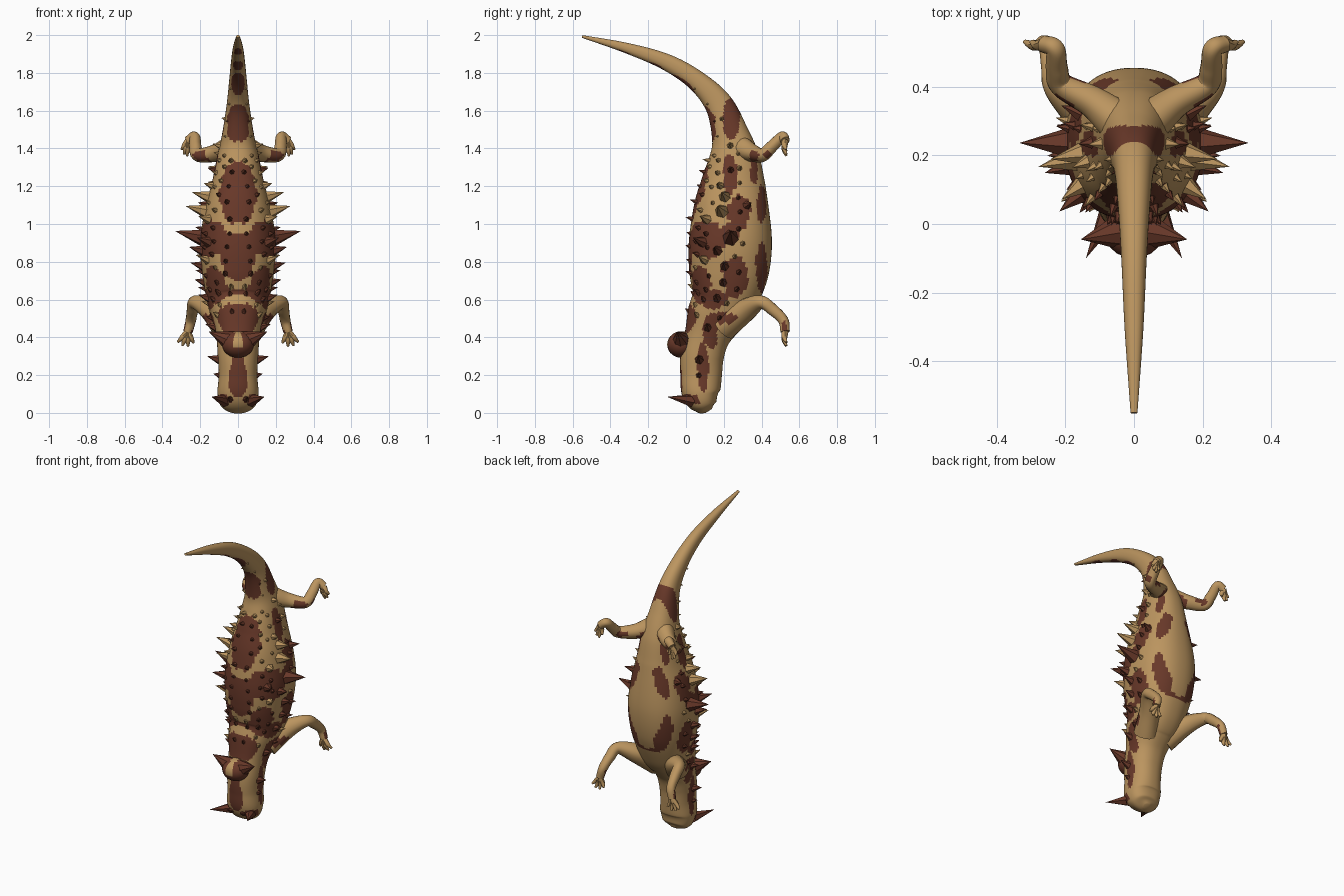
import bpy, bmesh, math, random
from mathutils import Vector

random.seed(4)
if "Cube" in bpy.data.objects:
    bpy.data.objects.remove(bpy.data.objects["Cube"])


def material(name, colour):
    mat = bpy.data.materials.new(name)
    mat.use_nodes = True
    mat.diffuse_color = (*colour, 1)
    shader = next(n for n in mat.node_tree.nodes if n.type == "BSDF_PRINCIPLED")
    shader.inputs["Base Color"].default_value = (*colour, 1)
    return mat


SAND = material("sand skin", (.50, .30, .115))
BROWN = material("brown patches", (.14, .04, .022))


def finish(name, bm, mirror=False, smooth=False):
    bmesh.ops.recalc_face_normals(bm, faces=bm.faces)
    mesh = bpy.data.meshes.new(name)
    bm.to_mesh(mesh)
    bm.free()
    mesh.materials.append(SAND)
    mesh.materials.append(BROWN)
    obj = bpy.data.objects.new(name, mesh)
    bpy.context.scene.collection.objects.link(obj)
    if mirror:
        obj.modifiers.new("mirror", "MIRROR").use_clip = False
    if smooth:
        bpy.ops.object.select_all(action="DESELECT")
        obj.select_set(True)
        bpy.context.view_layer.objects.active = obj
        bpy.ops.object.shade_smooth_by_angle(angle=math.radians(50))
    return obj


def resample(rows, steps):
    """Smooth curve through rows of numbers."""
    rows = [Vector(r) for r in rows]
    rows = [2 * rows[0] - rows[1]] + rows + [2 * rows[-1] - rows[-2]]
    out = []
    for a, b, c, d in zip(rows, rows[1:], rows[2:], rows[3:]):
        for k in range(steps):
            t = k / steps
            out.append(b + (c - a) * t / 2 + (2 * a - 5 * b + 4 * c - d) * t * t / 2
                       + (3 * b - a - 3 * c + d) * t ** 3 / 2)
    return out + [rows[-2]]


def frames(centres, radii, ref):
    out = []
    for i, c in enumerate(centres):
        t = (centres[min(i + 1, len(centres) - 1)] - centres[max(i - 1, 0)]).normalized()
        u = (ref - t * ref.dot(t)).normalized()
        out.append((c, u, t.cross(u), radii[i]))
    return out


def surface(frame, angle):
    """Point on a ring; angle zero is the back, a quarter turn the flank."""
    c, u, v, (w, d) = frame
    s, k = math.sin(angle), math.cos(angle)
    square = lambda n: math.copysign(abs(n) ** .88, n)
    return c + u * w * square(s) - v * d * square(k)


def loft(bm, rings, sides, rule=None):
    loops = [[bm.verts.new(surface(f, math.tau * j / sides)) for j in range(sides)]
             for f in rings]
    for low, high in zip(loops, loops[1:]):
        for j in range(sides):
            n = (j + 1) % sides
            face = bm.faces.new((low[j], low[n], high[n], high[j]))
            if rule:
                back = math.cos(math.tau * (j + .5) / sides) > .2
                face.material_index = rule(face.calc_center_median(), back)
    bm.faces.new(loops[0])
    bm.faces.new(loops[-1])


# Patches: centre and radii, seen from the flank (y, z) and from the back (x, z)
FLANK = [(.24, 1.56, .045, .11), (.23, 1.26, .036, .11), (.36, 1.28, .02, .07),
         (.28, 1.06, .06, .09), (.4, 1.1, .025, .1), (.11, .92, .1, .1),
         (.23, .95, .05, .05), (.4, .77, .03, .13), (.26, .72, .07, .11),
         (.08, .68, .05, .1), (.15, .6, .07, .05), (.09, .25, .03, .13),
         (.13, .43, .04, .09), (.2, .5, .06, .04)]
BACK = [(0, 1.16, .1, .16), (0, .82, .09, .12), (.13, .9, .07, .06), (0, .5, .11, .08),
        (0, .19, .05, .11), (0, 1.53, .06, .1), (0, 1.74, .035, .06),
        (0, 1.84, .03, .025), (0, 1.91, .02, .018), (.08, .07, .06, .025)]


def inside(a, z, patches):
    wobble = 1 + .14 * math.sin(43 * z + 31 * a) + .08 * math.sin(97 * a - 71 * z)
    return any(((a - p) / r) ** 2 + ((z - q) / s) ** 2 < wobble for p, q, r, s in patches)


def skin_rule(p, back):
    return int(inside(p.y, p.z, FLANK) or (back and inside(abs(p.x), p.z, BACK)))


# Body, head and tail in one sweep: y, z, half width, half depth
SPINE = [(.12, .01, .02, .02), (.105, .035, .085, .062), (.08, .1, .108, .1),
         (.08, .2, .102, .11), (.085, .3, .107, .115), (.11, .4, .115, .12),
         (.15, .5, .138, .15), (.2, .6, .165, .175), (.225, .74, .19, .21),
         (.235, .9, .2, .22), (.24, 1.08, .175, .2), (.25, 1.22, .138, .17),
         (.255, 1.35, .112, .135), (.235, 1.47, .085, .1), (.175, 1.63, .06, .075),
         (.06, 1.755, .047, .055), (-.1, 1.855, .037, .044), (-.31, 1.93, .027, .028),
         (-.55, 1.993, .01, .007)]
samples = resample(SPINE, 12)
body = frames([Vector((0, s[0], s[1])) for s in samples], [(s[2], s[3]) for s in samples],
              Vector((1, 0, 0)))
bm = bmesh.new()
loft(bm, body, 72, skin_rule)
finish("body", bm, smooth=True)


def cone(bm, base, tip, radius, colour, sides=6):
    axis = (tip - base).normalized()
    u = axis.orthogonal().normalized()
    v = axis.cross(u)
    ring = [bm.verts.new(base + radius * (u * math.cos(a) + v * math.sin(a)))
            for a in (math.tau * k / sides for k in range(sides))]
    end = bm.verts.new(tip)
    for k in range(sides):
        bm.faces.new((ring[k], ring[(k + 1) % sides], end)).material_index = colour


def thorn(bm, z, degrees, length, radius):
    frame = min(body, key=lambda f: abs(f[0].z - z))
    angle = math.radians(degrees)
    root = surface(frame, angle)
    out = (frame[1] * math.sin(angle) - frame[2] * math.cos(angle)).normalized()
    out = (out + Vector((0, 0, .25))).normalized()
    cone(bm, root - out * .02, root + out * length, radius,
         skin_rule(root, degrees < 75))


# Large flank thorns: height, angle from the back, length
bm = bmesh.new()
for z, angle, length in [(.2, 85, .03), (.28, 85, .06), (.45, 85, .05), (.6, 80, .05),
                         (.69, 85, .05), (.78, 85, .06), (.86, 75, .07), (.93, 90, .14),
                         (1.06, 78, .11), (1.14, 80, .09), (1.2, 70, .05), (1.29, 85, .04),
                         (1.42, 85, .04), (.9, 50, .08), (1.02, 55, .07), (1.1, 112, .06),
                         (.8, 55, .06), (1.57, 80, .02)]:
    thorn(bm, z, angle, length, .018 + length * .22)
finish("flank_thorns", bm, mirror=True)

# Small thorns in rows along the back
bm = bmesh.new()
for row, angle in enumerate((14, 36, 58, 100)):
    for k in range(12):
        z = .48 + .078 * k + .035 * (row % 2)
        thorn(bm, z, angle + random.uniform(-5, 5), random.uniform(.02, .04), .022)
for k in range(4):
    thorn(bm, 1.48 + .09 * k, 50, .014, .014)
finish("back_thorns", bm, mirror=True)

# Neck knob with its side horns, and the brow horns
bm = bmesh.new()
bmesh.ops.create_uvsphere(bm, u_segments=20, v_segments=14, radius=1)
for v in bm.verts:
    v.co = Vector((v.co.x * .085, v.co.y * .075 - .025, v.co.z * .07 + .362))
for f in bm.faces:
    c = f.calc_center_median()
    f.material_index = int(not (abs(c.x) < .02 and c.z > .35))
finish("neck_knob", bm, smooth=True)
bm = bmesh.new()
cone(bm, Vector((.03, -.02, .375)), Vector((.155, -.045, .43)), .06, 1, 8)
cone(bm, Vector((.07, .03, .065)), Vector((.14, -.1, .085)), .035, 1)
cone(bm, Vector((.035, .02, .07)), Vector((.05, -.05, .085)), .025, 1)
finish("horns", bm, mirror=True)


# Limbs: x, y, z, radius along each, then toes fanned out from the foot
def limb(name, path, toes, patches):
    bm = bmesh.new()

    def tube(rows, steps, sides, rule=None):
        pts = resample(rows, steps)
        loft(bm, frames([p.to_3d() if len(p) == 3 else Vector(p[:3]) for p in pts],
                        [(p[3], p[3]) for p in pts], Vector((1, -1, 1))), sides, rule)

    tube(path, 8, 16, lambda p, back: int(inside(p.y, p.z, patches)))
    foot = Vector(path[-1][:3])
    for dx, dz in toes:
        tip = foot + Vector((dx, .006, dz))
        knuckle = foot.lerp(tip, .55) - Vector((0, .008, 0))
        tube([(*foot, .017), (*knuckle, .014), (*tip, .006)], 3, 8)
    finish(name, bm, mirror=True, smooth=True)


limb("front_legs", [(.07, .2, .46, .075), (.14, .31, .54, .06), (.225, .395, .585, .036),
                    (.24, .46, .545, .031), (.25, .515, .49, .027), (.265, .525, .43, .024)],
     [(-.03, -.06), (0, -.078), (.03, -.074), (.054, -.055)],
     [(.52, .45, .013, .04), (.22, .5, .06, .03)])
limb("hind_legs", [(.05, .3, 1.4, .06), (.12, .355, 1.375, .045), (.21, .405, 1.365, .035),
                   (.225, .455, 1.41, .031), (.23, .51, 1.462, .027),
                   (.265, .525, 1.44, .024)],
     [(-.02, -.055), (.005, -.08), (.022, -.07), (.034, -.045)],
     [(.36, 1.36, .025, .03), (.43, 1.37, .02, .02)])
